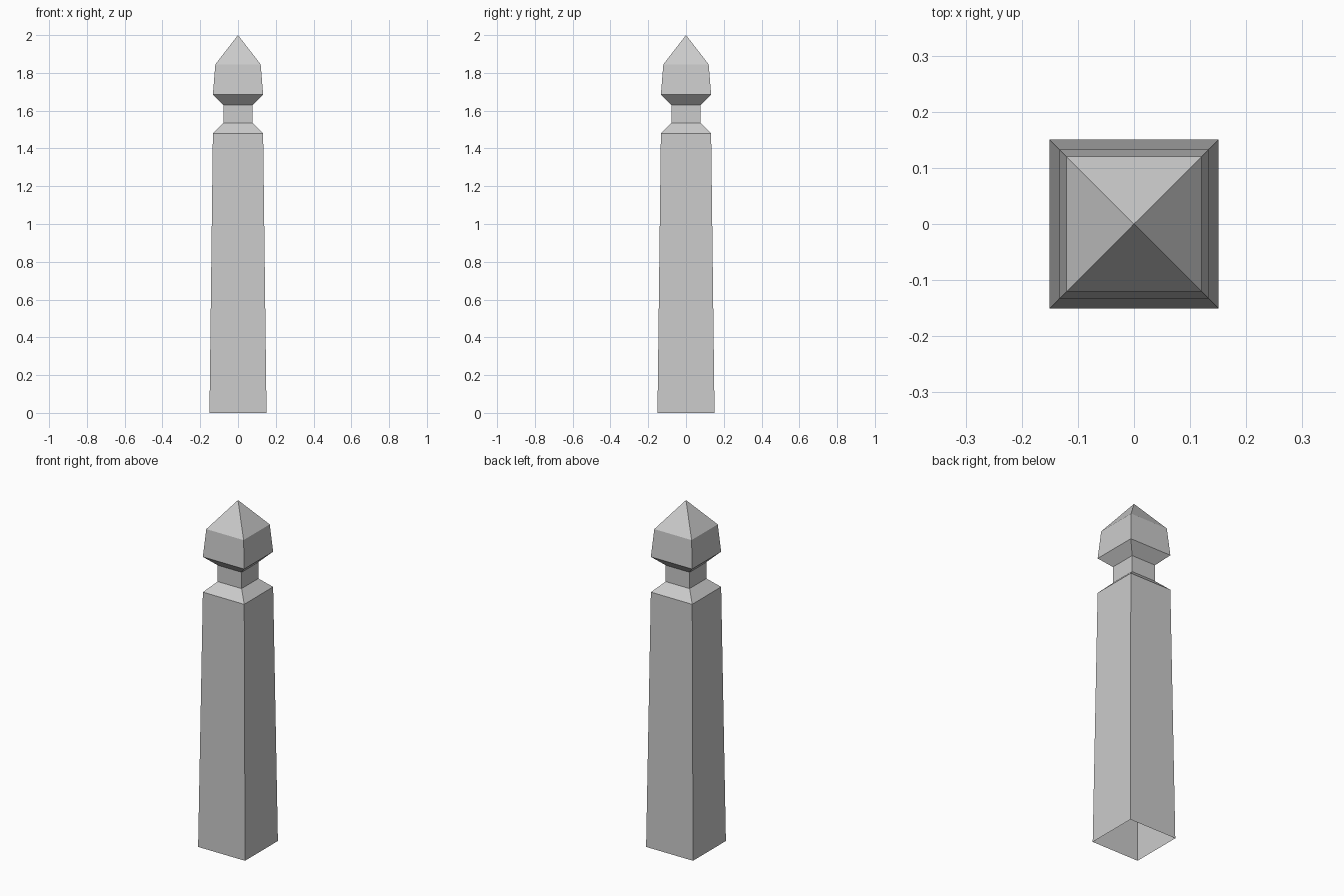
import bpy
import bmesh

cube = bpy.data.objects.get("Cube")
if cube:
    bpy.data.objects.remove(cube, do_unlink=True)

stone = bpy.data.materials.new("grey stone")
stone.use_nodes = True
GREY = (0.6, 0.6, 0.6, 1)
stone.diffuse_color = GREY
stone.node_tree.nodes["Principled BSDF"].inputs["Base Color"].default_value = GREY


def square_loft(name, profile):
    """Stack square rings of (half width, height); zero width makes a tip."""
    bm = bmesh.new()
    below = None
    for half, z in profile:
        if half == 0:
            ring = [bm.verts.new((0, 0, z))] * 4
        else:
            ring = [bm.verts.new((sx * half, sy * half, z))
                    for sx, sy in ((-1, -1), (1, -1), (1, 1), (-1, 1))]
        if below:
            for i in range(4):
                j = (i + 1) % 4
                corners = [below[i], below[j], ring[j], ring[i]]
                bm.faces.new(list(dict.fromkeys(corners)))
        below = ring
    mesh = bpy.data.meshes.new(name)
    bm.to_mesh(mesh)
    bm.free()
    mesh.materials.append(stone)
    obj = bpy.data.objects.new(name, mesh)
    bpy.context.collection.objects.link(obj)


# Tapered shaft, open underneath, with a sloped shoulder
square_loft("post_shaft", [(0.151, 0), (0.133, 1.48), (0.077, 1.535)])
# Narrow neck
square_loft("post_neck", [(0.077, 1.535), (0.077, 1.63)])
# Flared head with a pyramid tip
square_loft("post_head", [(0.077, 1.63), (0.133, 1.685), (0.12, 1.845), (0, 2)])
